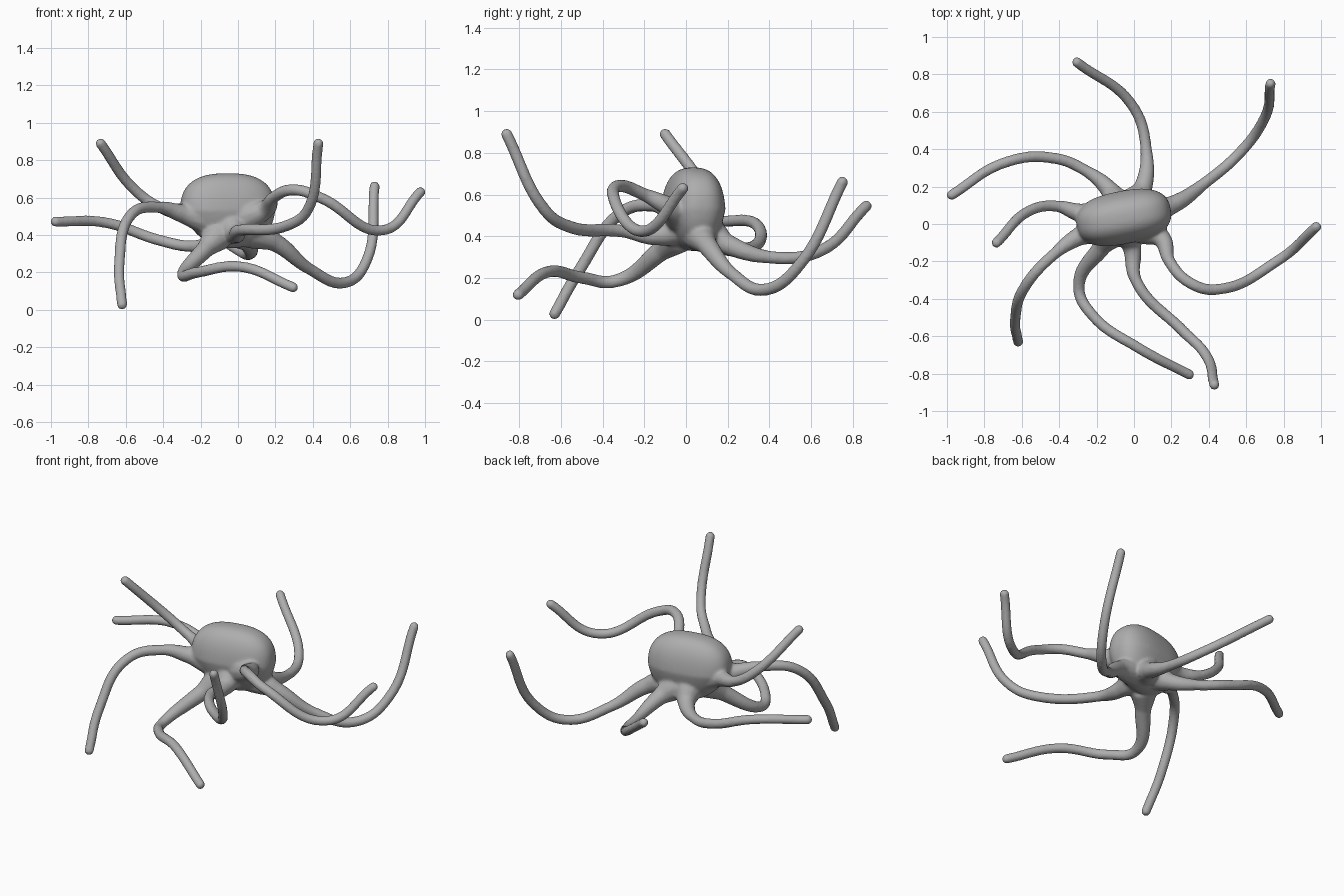
import bpy
from mathutils import Vector, Matrix

if "Cube" in bpy.data.objects:
    bpy.data.objects.remove(bpy.data.objects["Cube"])

CORE = Vector((-.05, .03, .46))  # point inside the body that every arm grows from


def add_arm(name, *pts):
    """Tapering tube with a flared root inside the body and a rounded tip."""
    first = Vector(pts[0])
    path = [first.lerp(CORE, .5)] + [Vector(p) for p in pts]
    cu = bpy.data.curves.new(name, 'CURVE')
    cu.dimensions = '3D'
    cu.bevel_depth = 1.0
    cu.bevel_resolution = 4
    cu.resolution_u = 12
    cu.use_fill_caps = True
    sp = cu.splines.new('BEZIER')
    last = len(path) - 1
    sp.bezier_points.add(last)
    for i, (bp, co) in enumerate(zip(sp.bezier_points, path)):
        bp.co = co
        bp.handle_left_type = bp.handle_right_type = 'AUTO'
        bp.radius = (.085, .05)[i] if i < 2 else .034 - .006 * i / last
    ob = bpy.data.objects.new(name, cu)
    bpy.context.collection.objects.link(ob)
    bpy.ops.mesh.primitive_uv_sphere_add(segments=16, ring_count=10, radius=.028, location=path[-1])
    return [ob, bpy.context.object]


def add_body():
    """Rounded, boxy bag, narrowing underneath towards the arms."""
    bpy.ops.mesh.primitive_ico_sphere_add(subdivisions=5, radius=1)
    ob = bpy.context.object
    turn = Matrix.Rotation(.19, 3, 'Z')
    for v in ob.data.vertices:
        x, y, z = v.co
        # superellipsoid instead of a plain sphere
        k = (abs(x) ** 2.6 + abs(y) ** 2.6 + abs(z) ** 2.6) ** (-1 / 2.6)
        x, y, z = x * k, y * k, z * k
        low = max(0, -z)
        x *= 1 - low * (.42 if x < 0 else .12)
        y *= 1 - .28 * low - .12 * max(0, z)
        v.co = turn @ Vector((x * .255, y * .142, z * .2)) + Vector((-.055, .035, .53))
    return ob


# Octopus body
body = add_body()
parts = [body]

# Eight arms, each from the body out to its tip
parts += add_arm("back_arm", (.05, .2, .36), (.065, .4, .3), (0, .62, .32), (-.305, .865, .545))
parts += add_arm("back_right_arm", (.2, .1, .36), (.38, .22, .22), (.57, .385, .145),
                 (.69, .55, .27), (.73, .75, .66))
parts += add_arm("right_arm", (.15, -.08, .54), (.19, -.2, .6), (.3, -.315, .642),
                 (.44, -.35, .6), (.77, -.195, .425), (.975, -.015, .63))
parts += add_arm("front_right_arm", (-.01, -.13, .405), (.01, -.3, .425), (.26, -.57, .45),
                 (.37, -.68, .53), (.43, -.86, .89))
parts += add_arm("front_arm", (-.17, -.12, .33), (-.295, -.34, .185), (-.22, -.49, .2),
                 (.02, -.66, .23), (.295, -.805, .12))
parts += add_arm("front_left_arm", (-.3, -.07, .515), (-.42, -.155, .548), (-.57, -.315, .51),
                 (-.635, -.51, .24), (-.62, -.63, .028))
parts += add_arm("left_arm", (-.29, .06, .52), (-.41, .095, .545), (-.55, .075, .64),
                 (-.735, -.1, .89))
parts += add_arm("back_left_arm", (-.13, .18, .36), (-.25, .28, .34), (-.43, .352, .375),
                 (-.7, .325, .465), (-.975, .155, .472))

# Fuse all parts into one soft skin
bpy.ops.object.select_all(action='DESELECT')
for ob in parts:
    ob.select_set(True)
bpy.context.view_layer.objects.active = body
bpy.ops.object.convert(target='MESH')
bpy.ops.object.join()
octopus = bpy.context.view_layer.objects.active
octopus.name = "octopus_body_and_arms"

remesh = octopus.modifiers.new("fuse", 'REMESH')
remesh.mode = 'VOXEL'
remesh.voxel_size = .009
remesh.use_smooth_shade = True
soften = octopus.modifiers.new("soften", 'SMOOTH')
soften.factor = .5
soften.iterations = 8
bpy.ops.object.convert(target='MESH')

# Single grey skin
skin = bpy.data.materials.new("grey_skin")
skin.diffuse_color = (.42, .42, .42, 1)
skin.use_nodes = True
skin.node_tree.nodes["Principled BSDF"].inputs["Base Color"].default_value = skin.diffuse_color
octopus.data.materials.clear()
octopus.data.materials.append(skin)
for p in octopus.data.polygons:
    p.use_smooth = True
    p.material_index = 0
